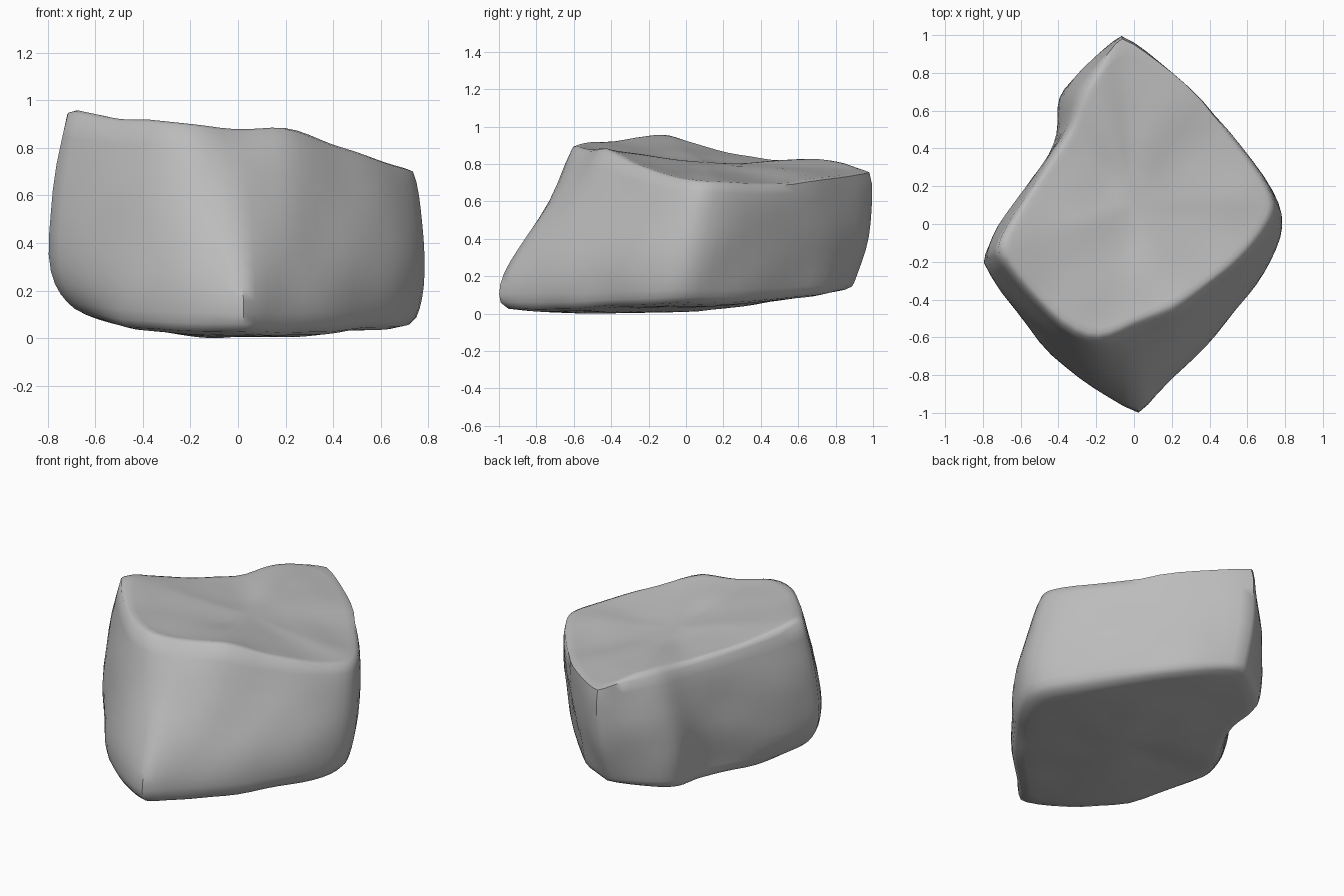
import bpy, bmesh
from mathutils import Vector, noise

cube = bpy.data.objects.get("Cube")
if cube:
    bpy.data.objects.remove(cube, do_unlink=True)

# Outlines of the boulder, counter-clockwise from the front corner
RIM = [(-.02, -.54), (.2, -.45), (.42, -.31), (.61, -.14), (.75, .06), (.74, .17),
       (.51, .48), (.2, .84), (-.07, 1), (-.19, .84), (-.29, .69), (-.33, .51),
       (-.53, .24), (-.7, -.03), (-.72, -.15), (-.53, -.41), (-.24, -.66)]
RIM_HEIGHT = [.88, .89, .81, .74, .7, .7, .67, .74, .76, .82, .83, .81, .87, .94, .96, .92, .91]
UPPER = [(0, -.8), (.23, -.65), (.43, -.45), (.65, -.24), (.79, -.02), (.78, .16),
         (.51, .48), (.2, .83), (-.07, 1.01), (-.24, .87), (-.44, .69), (-.37, .5),
         (-.53, .26), (-.76, -.03), (-.82, -.2), (-.58, -.5), (-.27, -.77)]
LOWER = [(.03, -1.03), (.22, -.82), (.44, -.62), (.66, -.34), (.82, -.08), (.77, .11),
         (.51, .43), (.2, .77), (-.07, .92), (-.23, .83), (-.43, .66), (-.36, .47),
         (-.51, .23), (-.74, -.05), (-.8, -.2), (-.58, -.57), (-.31, -.85)]
CORNERS = (0, 1, 8, 14)


def underside(x, y):
    """Height of the base, rising toward the back and both sides."""
    return .02 + .13 * max(0, y) ** 1.4 + .2 * max(0, -x - .4) + .09 * max(0, x - .4)


def foot_point(x, y):
    inset = .93 * x if x > 0 else x + .45 * max(0, -x - .5)
    return Vector((inset, y * .97, underside(x, y)))


def shrink(ring, factor, centre):
    return [p.lerp(centre, 1 - factor) for p in ring]


def build_boulder():
    bm = bmesh.new()
    rim = [Vector((x, y, z + .01)) for (x, y), z in zip(RIM, RIM_HEIGHT)]
    crown = Vector((0, .1, .81))
    foot = [foot_point(x, y) for x, y in LOWER]
    base = Vector((0, -.05, .005))
    layers = [
        shrink(rim, .45, crown),
        shrink(rim, .85, crown),
        rim,
        [Vector((x, y, .5)) for x, y in UPPER],
        [Vector((x, y, .2)) for x, y in LOWER],
        foot,
        shrink(foot, .6, base),
    ]
    rings = [[bm.verts.new(p) for p in layer] for layer in layers]
    count = len(RIM)

    # Side walls and the outer parts of top and base
    for above, below in zip(rings, rings[1:]):
        for i in range(count):
            j = (i + 1) % count
            bm.faces.new((above[i], below[i], below[j], above[j]))

    # Closed centres
    top, bottom = bm.verts.new(crown), bm.verts.new(base)
    for i in range(count):
        j = (i + 1) % count
        bm.faces.new((top, rings[0][i], rings[0][j]))
        bm.faces.new((bottom, rings[-1][j], rings[-1][i]))

    # Firmer edges along the rim, foot and main corners; worn rim at the back left
    crease = bm.edges.layers.float.new("crease_edge")
    for ring, amount in ((rings[2], .48), (rings[5], .38)):
        for i in range(count):
            worn = ring is rings[2] and 8 < i < 13
            bm.edges.get((ring[i], ring[(i + 1) % count]))[crease] = .3 if worn else amount
    for i in CORNERS:
        for above, below in zip(rings[2:5], rings[3:6]):
            bm.edges.get((above[i], below[i]))[crease] = .5

    bmesh.ops.recalc_face_normals(bm, faces=bm.faces)
    mesh = bpy.data.meshes.new("boulder")
    bm.to_mesh(mesh)
    bm.free()
    obj = bpy.data.objects.new("boulder", mesh)
    bpy.context.collection.objects.link(obj)
    return obj


boulder = build_boulder()
bpy.context.view_layer.objects.active = boulder
boulder.select_set(True)
subsurf = boulder.modifiers.new("rounding", 'SUBSURF')
subsurf.levels = subsurf.render_levels = 2
bpy.ops.object.modifier_apply(modifier=subsurf.name)

# Gentle weathering of the surface
mesh = boulder.data
moves = [v.normal * noise.noise(v.co * 4) * .012 for v in mesh.vertices]
for v, move in zip(mesh.vertices, moves):
    v.co += move

# Rest the lowest point on the ground
lowest = min(v.co.z for v in mesh.vertices)
for v in mesh.vertices:
    v.co.z -= lowest

# Stone colour
stone = bpy.data.materials.new("grey stone")
stone.use_nodes = True
colour = (.5, .5, .5, 1)
stone.diffuse_color = colour
stone.node_tree.nodes["Principled BSDF"].inputs["Base Color"].default_value = colour
mesh.materials.append(stone)
bpy.ops.object.shade_smooth_by_angle(angle=1.0)
